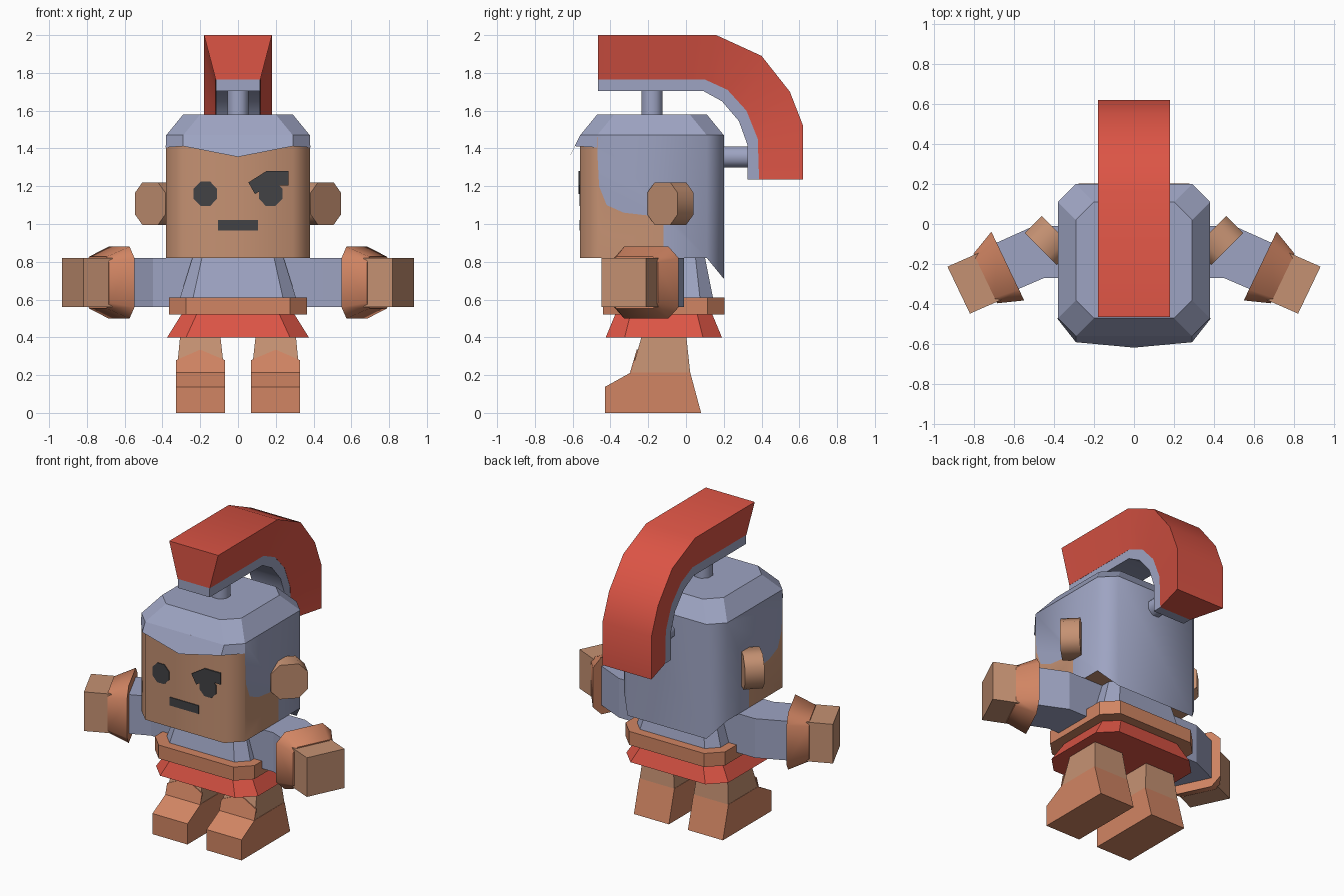
import bpy, bmesh, math
from mathutils import Vector

if "Cube" in bpy.data.objects:
    bpy.data.objects.remove(bpy.data.objects["Cube"])


def colour(name, r, g, b):
    m = bpy.data.materials.new(name)
    m.diffuse_color = (r, g, b, 1)
    m.use_nodes = True
    m.node_tree.nodes["Principled BSDF"].inputs["Base Color"].default_value = m.diffuse_color
    return m


RED = colour("crest_red", 0.72, 0.09, 0.06)
BLUE = colour("armour_blue", 0.34, 0.37, 0.54)
SKIN = colour("skin", 0.56, 0.285, 0.17)
LEATHER = colour("leather", 0.64, 0.235, 0.125)
DARK = colour("dark_grey", 0.055, 0.055, 0.06)


def finish(name, bm, mats, smooth=None):
    bmesh.ops.remove_doubles(bm, verts=bm.verts, dist=0.0001)
    bmesh.ops.recalc_face_normals(bm, faces=bm.faces)
    me = bpy.data.meshes.new(name)
    bm.to_mesh(me)
    bm.free()
    for m in mats:
        me.materials.append(m)
    ob = bpy.data.objects.new(name, me)
    bpy.context.collection.objects.link(ob)
    if smooth:
        bpy.ops.object.select_all(action='DESELECT')
        ob.select_set(True)
        bpy.context.view_layer.objects.active = ob
        bpy.ops.object.shade_smooth_by_angle(angle=math.radians(smooth))
    return ob


def add_face(bm, pts, mat=0):
    f = bm.faces.new([bm.verts.new(p) for p in pts])
    f.material_index = mat
    return f


def loft(name, rings, mat, smooth=None):
    """Closed skin through equal-length rings, capped at both ends."""
    bm = bmesh.new()
    rows = [[bm.verts.new(p) for p in r] for r in rings]
    n = len(rows[0])
    for a, b in zip(rows, rows[1:]):
        for i in range(n):
            bm.faces.new((a[i], a[(i + 1) % n], b[(i + 1) % n], b[i]))
    bm.faces.new(rows[0])
    bm.faces.new(rows[-1])
    return finish(name, bm, [mat], smooth)


def octagon(hx, hy, c):
    """Rectangle with cut corners, centred on the origin."""
    return [(hx - c, -hy), (hx, c - hy), (hx, hy - c), (hx - c, hy),
            (c - hx, hy), (-hx, hy - c), (-hx, c - hy), (c - hx, -hy)]


def ring(hx, y0, y1, c, z):
    m = (y0 + y1) / 2
    return [(x, y + m, z) for x, y in octagon(hx, (y1 - y0) / 2, c)]


# Head: skin face, blue back, cheek outline cut into each side
TOP, LOW, FLAP = 1.47, 0.82, 0.71
border = [(-0.12, LOW), (-0.12, 1.03), (-0.2, 1.045), (-0.33, 1.06),
          (-0.42, 1.1), (-0.46, 1.2), (-0.468, 1.35), (-0.47, TOP)]
bm = bmesh.new()
for s in (-1, 1):
    side = [(s * 0.38, y, z) for y, z in border]
    add_face(bm, [(s * 0.38, -0.47, LOW)] + side, 0)
    add_face(bm, side + [(s * 0.38, 0.11, TOP), (s * 0.38, 0.11, LOW)], 1)
    add_face(bm, [(s * 0.38, -0.47, LOW), (s * 0.38, -0.47, TOP),
                  (s * 0.29, -0.56, TOP), (s * 0.29, -0.56, LOW)], 0)
    add_face(bm, [(s * 0.38, 0.11, LOW), (s * 0.38, 0.11, TOP),
                  (s * 0.29, 0.2, TOP), (s * 0.29, 0.2, FLAP)], 1)
for y, z, m in ((-0.56, LOW, 0), (0.2, FLAP, 1)):
    add_face(bm, [(-0.29, y, z), (0.29, y, z), (0.29, y, TOP), (-0.29, y, TOP)], m)
add_face(bm, [(-0.38, 0.11, LOW), (0.38, 0.11, LOW), (0.29, 0.2, FLAP), (-0.29, 0.2, FLAP)], 1)
add_face(bm, [(-0.38, 0.11, LOW), (-0.38, -0.12, LOW), (-0.38, -0.47, LOW), (-0.29, -0.56, LOW),
              (0.29, -0.56, LOW), (0.38, -0.47, LOW), (0.38, -0.12, LOW), (0.38, 0.11, LOW)], 0)
add_face(bm, ring(0.38, -0.56, 0.2, 0.09, TOP), 1)
finish("head", bm, [SKIN, BLUE], 46)

# Helmet cap and pointed brim
loft("helmet_cap", [ring(0.38, -0.56, 0.2, 0.09, TOP), ring(0.29, -0.47, 0.11, 0.09, 1.58)], BLUE)
bm = bmesh.new()
for s in (-1, 1):
    add_face(bm, [(0, -0.56, TOP), (s * 0.29, -0.56, TOP), (s * 0.29, -0.59, 1.412), (0, -0.617, 1.355)])
    add_face(bm, [(s * 0.29, -0.56, TOP), (s * 0.38, -0.47, TOP),
                  (s * 0.383, -0.472, 1.405), (s * 0.29, -0.59, 1.412)])
finish("helmet_brim", bm, [BLUE])

# Crest: red plume on a blue rail, swept over the head
outer = [(-0.465, 2), (0.16, 2), (0.4, 1.89), (0.55, 1.7), (0.62, 1.52), (0.62, 1.235)]
middle = [(-0.465, 1.765), (0.1, 1.765), (0.22, 1.71), (0.32, 1.6), (0.38, 1.45), (0.387, 1.235)]
inner = [(-0.465, 1.705), (0.09, 1.705), (0.19, 1.65), (0.28, 1.545), (0.325, 1.42), (0.325, 1.235)]


def sweep(name, a, b, wa, wb, mat):
    loft(name, [[(-wa, *p), (wa, *p), (wb, *q), (-wb, *q)] for p, q in zip(a, b)], mat, 30)


sweep("crest_plume", outer, middle, 0.18, 0.118, RED)
sweep("crest_rail", middle, inner, 0.117, 0.117, BLUE)


# Crest pegs
def disc(r, n, flat=True):
    o = math.pi / n if flat else 0
    return [(r * math.cos(o + math.tau * i / n), r * math.sin(o + math.tau * i / n)) for i in range(n)]


loft("top_peg", [[(x, y - 0.18, z) for x, y in disc(0.06, 8)] for z in (1.57, 1.71)], BLUE, 46)
loft("back_peg", [[(x, y, z + 1.355) for x, z in disc(0.06, 8)] for y in (0.19, 0.34)], BLUE, 46)


# Face details as thin plates
def face_plate(name, pts, y=-0.565):
    loft(name, [[(x, y, z) for x, z in pts], [(x, -0.559, z) for x, z in pts]], DARK)


for s, n in ((-1, "left_eye"), (1, "right_eye")):
    face_plate(n, [(x * 0.95 + s * 0.173, z + 1.16) for x, z in disc(0.07, 8)])
face_plate("eyebrow", [(0.055, 1.22), (0.15, 1.28), (0.268, 1.28), (0.268, 1.205),
                       (0.165, 1.205), (0.09, 1.158)], -0.568)
face_plate("mouth", [(-0.107, 0.965), (0.107, 0.965), (0.107, 1.02), (-0.107, 1.02)])

# Torso, belt and skirt
loft("torso", [ring(0.31, -0.38, 0.145, 0.07, 0.6), ring(0.24, -0.33, 0.1, 0.05, 0.825)], BLUE)
loft("belt", [ring(0.365, -0.44, 0.203, 0.09, 0.52), ring(0.365, -0.44, 0.203, 0.09, 0.61)], LEATHER)
loft("skirt", [ring(0.375, -0.425, 0.19, 0.1, 0.4), ring(0.3, -0.375, 0.14, 0.08, 0.52)], RED)

for s, side in ((-1, "left"), (1, "right")):
    # Ear: octagonal slab turned 45 degrees
    along, out = Vector((0.707 * s, 0.707, 0)), Vector((0.707 * s, -0.707, 0))
    mid = Vector((0.4225 * s, -0.0825, 1.108))
    loft(side + "_ear", [[mid + along * u + Vector((0, 0, v)) + out * t
                          for u, v in octagon(0.113, 0.113, 0.055)] for t in (-0.06, 0.06)], SKIN, 46)

    # Arm with bent elbow
    bends = [((0.2, -0.27), (0.2, -0.01)), ((0.45, -0.27), (0.5, -0.01)), ((0.59, -0.33), (0.7, -0.1))]
    loft(side + "_arm", [[(s * f[0], f[1], 0.56), (s * b[0], b[1], 0.56),
                          (s * b[0], b[1], 0.82), (s * f[0], f[1], 0.82)] for f, b in bends], BLUE)

    # Flared cuff and square hand, both along the forearm direction
    across = Vector((0.43 * s, 0.9, 0)).normalized()

    def section(x, y, h, c):
        return [Vector((s * x, y, 0.69)) + across * u + Vector((0, 0, v)) for u, v in octagon(h, h, c)]

    loft(side + "_cuff", [section(0.63, -0.21, 0.19, 0.06), section(0.742, -0.272, 0.137, 0.03)], LEATHER, 46)
    loft(side + "_hand", [[Vector((s * x, y, 0.69)) + across * u + Vector((0, 0, v))
                           for u, v in ((-0.13, -0.13), (0.13, -0.13), (0.13, 0.13), (-0.13, 0.13))]
                          for x, y in ((0.72, -0.262), (0.875, -0.33))], SKIN)

    # Leg, boot and pointed boot tongue
    def box(x0, x1, y0, y1, z):
        return [(s * x0, y0, z), (s * x1, y0, z), (s * x1, y1, z), (s * x0, y1, z)]

    loft(side + "_leg", [box(0.072, 0.325, -0.29, 0.022, 0.215), box(0.095, 0.305, -0.23, 0, 0.42)], SKIN)
    boot = [(-0.43, 0), (-0.43, 0.137), (-0.29, 0.215), (0.022, 0.215), (0.08, 0)]
    loft(side + "_boot", [[(s * x, y, z) for y, z in boot] for x in (0.07, 0.327)], LEATHER)
    tongue = [(0.07, 0.213), (0.327, 0.213), (0.327, 0.28), (0.2, 0.335), (0.07, 0.28)]
    loft(side + "_boot_tongue", [[(s * x, -0.29 + (z - 0.215) * 0.293 - t, z) for x, z in tongue]
                                 for t in (0.006, -0.002)], LEATHER)
